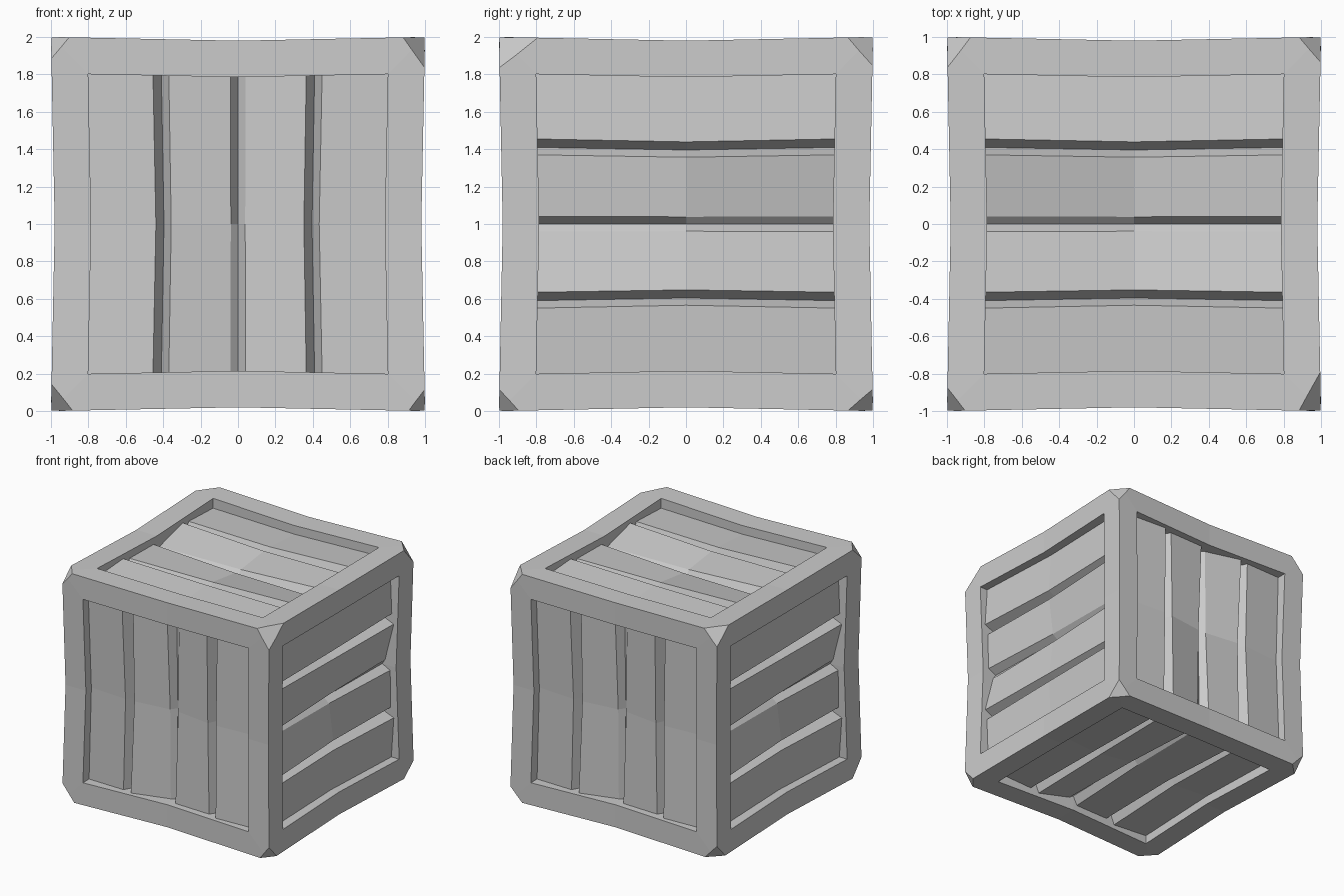
import bpy, bmesh
from mathutils import Vector

if "Cube" in bpy.data.objects:
    bpy.data.objects.remove(bpy.data.objects["Cube"])

X, Y, Z = Vector((1, 0, 0)), Vector((0, 1, 0)), Vector((0, 0, 1))
UP = Z  # lift from a centred cube to standing on the floor


def finish(bm, name):
    bmesh.ops.translate(bm, verts=bm.verts, vec=UP)
    mesh = bpy.data.meshes.new(name)
    bm.to_mesh(mesh)
    bm.free()
    obj = bpy.data.objects.new(name, mesh)
    bpy.context.collection.objects.link(obj)
    return obj


# Frame: cube with edges pinched in at their middles and an open recess per side
bm = bmesh.new()
bmesh.ops.create_cube(bm, size=2)
bmesh.ops.subdivide_edges(bm, edges=bm.edges[:], cuts=1, use_grid_fill=True)
for v in bm.verts:
    if min(abs(c) for c in v.co) < 0.01:
        v.co *= 0.98
bm.normal_update()
sides = [X, -X, Y, -Y, Z, -Z]
groups = [[f for f in bm.faces if f.normal.dot(n) > 0.9] for n in sides]
for n, group in zip(sides, groups):
    bmesh.ops.inset_region(bm, faces=group, thickness=0.195, use_even_offset=True)
    inside = set(group)
    rim = [e for e in {e for f in group for e in f.edges}
           if sum(f in inside for f in e.link_faces) == 1]
    bmesh.ops.delete(bm, geom=group, context='FACES')
    res = bmesh.ops.extrude_edge_only(bm, edges=rim)
    new = [g for g in res['geom'] if isinstance(g, bmesh.types.BMVert)]
    bmesh.ops.translate(bm, verts=new, vec=-0.16 * n)

# Uneven chamfer on each corner: signs -> cut length along x, y, z
corners = {
    (1, -1, 1): (.12, .22, .17), (-1, -1, 1): (.10, .13, .12),
    (-1, -1, -1): (.12, .13, .15), (1, -1, -1): (.09, .11, .12),
    (1, 1, 1): (.12, .14, .16), (-1, 1, 1): (.13, .17, .14),
    (1, 1, -1): (.12, .14, .12), (-1, 1, -1): (.12, .12, .13),
}
for s, cut in corners.items():
    point = Vector(s) - X * s[0] * cut[0]
    normal = Vector([a / c for a, c in zip(s, cut)]).normalized()
    res = bmesh.ops.bisect_plane(bm, geom=bm.verts[:] + bm.edges[:] + bm.faces[:],
                                 plane_co=point, plane_no=normal, clear_outer=True)
    loop = [g for g in res['geom_cut'] if isinstance(g, bmesh.types.BMEdge)]
    bmesh.ops.contextual_create(bm, geom=loop)
bmesh.ops.recalc_face_normals(bm, faces=bm.faces[:])
finish(bm, "crate_frame")

# Plank profile across a panel: (position, depth), V grooves between four planks
PROFILE = [(.815, .09), (.455, .07), (.41, .15), (.37, .05),
           (.04, .13), (0, .155), (-.04, .08),
           (-.365, .08), (-.41, .15), (-.45, .05), (-.815, .08)]


def panel(name, n, across, along):
    """Planks twist: the far end carries the same profile turned round."""
    bm = bmesh.new()
    far = [d for _, d in reversed(PROFILE)]
    rows = []
    for t in (1, 0, -1):
        row = []
        for (u, d), e in zip(PROFILE, far):
            depth = d * (1 + t) / 2 + e * (1 - t) / 2
            if t == 0:
                depth += 0.015
                u *= 0.965 if abs(u) < 0.8 else 1
            row.append(bm.verts.new(n * (1 - depth) + across * u + along * t * 0.815))
        rows.append(row)
    for a, b in zip(rows, rows[1:]):
        for i in range(len(a) - 1):
            bm.faces.new((a[i], a[i + 1], b[i + 1], b[i]))
    bm.normal_update()
    if sum(f.normal.dot(n) for f in bm.faces) < 0:
        bmesh.ops.reverse_faces(bm, faces=bm.faces[:])
    finish(bm, name)


panel("front_planks", -Y, -X, -Z)
panel("back_planks", Y, X, -Z)
panel("right_planks", X, Z, Y)
panel("left_planks", -X, Z, -Y)
panel("top_planks", Z, Y, -X)
panel("bottom_planks", -Z, X, -Y)
